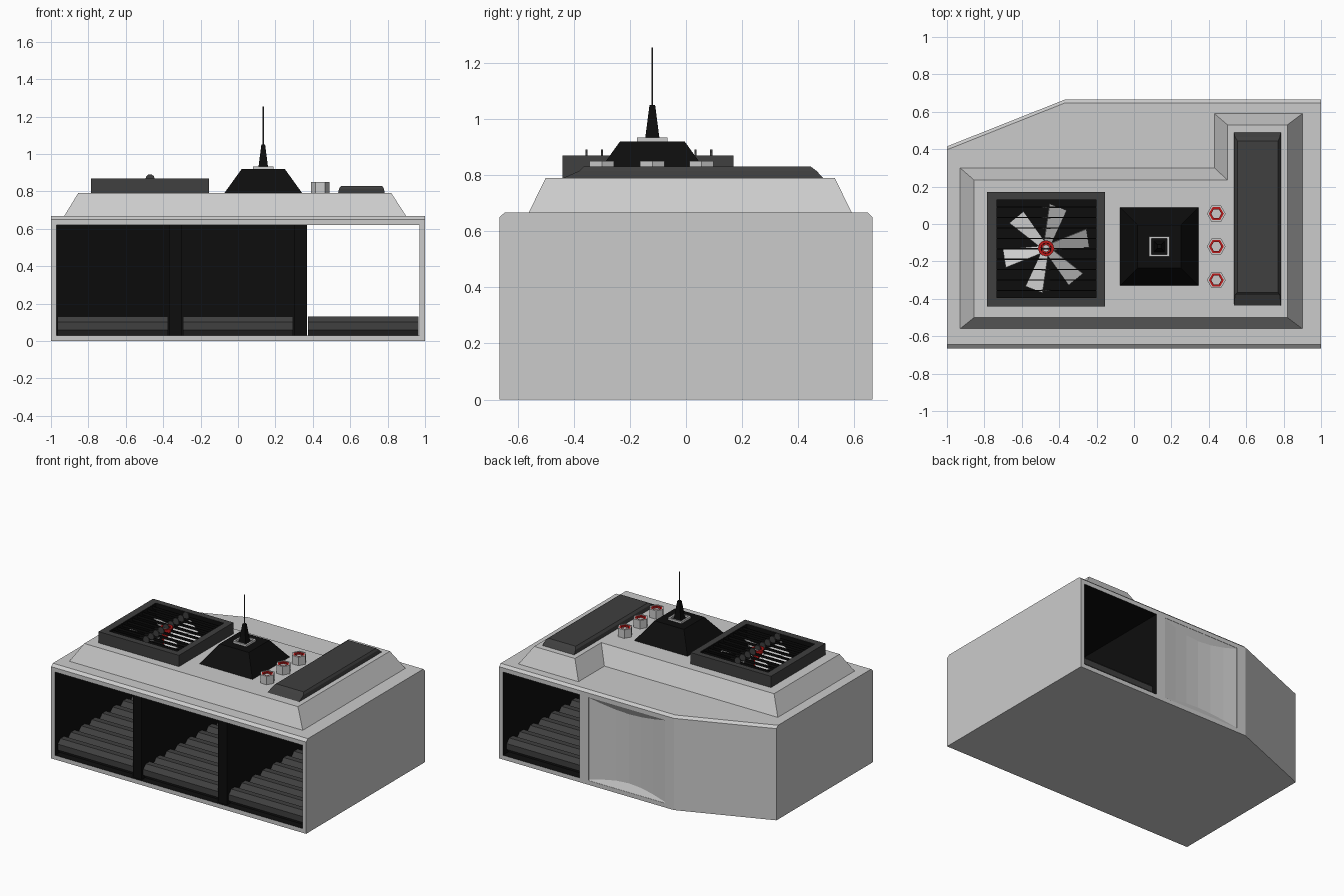
import bpy, bmesh, math
from mathutils import Vector, Matrix

if "Cube" in bpy.data.objects:
    bpy.data.objects.remove(bpy.data.objects["Cube"])


def mat(name, r, g, b):
    m = bpy.data.materials.new(name)
    m.diffuse_color = (r, g, b, 1)
    m.use_nodes = True
    m.node_tree.nodes["Principled BSDF"].inputs["Base Color"].default_value = m.diffuse_color
    return m


GREY = mat("grey", 0.6, 0.6, 0.6)
BLACK = mat("black", 0.004, 0.004, 0.004)
DARK = mat("dark_grey", 0.05, 0.05, 0.05)
RED = mat("red", 0.5, 0.01, 0.01)


def loft(name, rings, material=None, closed=False):
    """Skin equal-length point rings; cap the ends or close into a loop."""
    bm = bmesh.new()
    vs = [[bm.verts.new(p) for p in ring] for ring in rings]
    n = len(rings[0])
    pairs = list(zip(vs, vs[1:])) + ([(vs[-1], vs[0])] if closed else [])
    for a, b in pairs:
        for i in range(n):
            j = (i + 1) % n
            bm.faces.new((a[i], a[j], b[j], b[i]))
    if not closed:
        bm.faces.new(vs[0][::-1])
        bm.faces.new(vs[-1])
    bmesh.ops.recalc_face_normals(bm, faces=bm.faces)
    me = bpy.data.meshes.new(name)
    bm.to_mesh(me)
    bm.free()
    if material:
        me.materials.append(material)
    ob = bpy.data.objects.new(name, me)
    bpy.context.collection.objects.link(ob)
    return ob


def at_z(pts, z):
    return [(x, y, z) for x, y in pts]


def rect(x0, x1, y0, y1):
    return [(x0, y0), (x1, y0), (x1, y1), (x0, y1)]


def square(cx, cy, h):
    return rect(cx - h, cx + h, cy - h, cy + h)


def ngon(cx, cy, r, n, rot=0.0):
    return [(cx + r * math.cos(rot + math.tau * i / n),
             cy + r * math.sin(rot + math.tau * i / n)) for i in range(n)]


def prism(name, pts, z0, z1, material=None):
    return loft(name, [at_z(pts, z0), at_z(pts, z1)], material)


def tube(name, outer, inner, z0, z1, material=None):
    return loft(name, [at_z(outer, z0), at_z(outer, z1),
                       at_z(inner, z1), at_z(inner, z0)], material, closed=True)


def cut(ob, cutter):
    m = ob.modifiers.new("cut", "BOOLEAN")
    m.operation, m.solver, m.object = "DIFFERENCE", "EXACT", cutter
    m.material_mode = "TRANSFER"
    bpy.context.view_layer.objects.active = ob
    bpy.ops.object.modifier_apply(modifier=m.name)
    bpy.data.objects.remove(cutter)


# Main housing with one cut corner and chamfered front and back top edges
foot = [(-1, -.665), (1, -.665), (1, .665), (-.37, .665), (-1, .415)]
lid = [(x, y + (.02 if y < 0 else -.018)) for x, y in foot]
body = loft("housing", [at_z(foot, 0), at_z(foot, .65), at_z(lid, .667)], GREY)

# Black cavity, open along the front and at the right-hand back bay
cavity = [(-.97, -.8), (.97, -.8), (.97, .8), (.37, .8), (.37, .6), (-.35, .6), (-.97, .36)]
cut(body, prism("cavity_cutter", cavity, .03, .62, BLACK))

# Shallow curved recess in the back panel
rings = []
for i in range(7):
    t = i / 6
    x, s = -.3 + .6 * t, math.sin(math.pi * t)
    d, h = .66 - .022 * s, .045 * s
    rings.append([(x, .75, .03), (x, .663, .03), (x, d, .035 + h),
                  (x, d, .615 - h), (x, .663, .62), (x, .75, .62)])
cut(body, loft("recess_cutter", rings, GREY))

# Bay dividers
for k, x in enumerate((-.335, .335)):
    prism(f"bay_divider_{k + 1}", rect(x - .035, x + .035, -.65, .602), .028, .622, BLACK)

# Conveyor rollers in each bay
for b, (cx, count) in enumerate(((-.67, 8), (0, 10), (.67, 11))):
    for r in range(count):
        y = -.59 + r * .117
        prof = ngon(y, .08, .054, 8, math.pi / 8)
        loft(f"roller_{b + 1}_{r + 1}",
             [[(cx + s * .295, p, q) for p, q in prof] for s in (-1, 1)], DARK)

# Raised roof platform with fan shaft
low = [(-.93, -.56), (.90, -.56), (.90, .59), (.43, .59), (.43, .30), (-.93, .30)]
high = [(-.855, -.50), (.82, -.50), (.82, .53), (.50, .53), (.50, .235), (-.855, .235)]
roof = loft("roof_platform", [at_z(low, .667), at_z(high, .79)], GREY)
shaft = rect(-.735, -.20, -.395, .13)
cut(roof, prism("shaft_cutter", shaft, .70, .9, BLACK))

# Fan frame with black lining
tube("fan_frame", rect(-.785, -.155, -.44, .17), shaft, .785, .87, DARK)
tube("fan_lining", shaft, rect(-.733, -.202, -.393, .128), .70, .868, BLACK)

# Fan blades, pitched about their own axis
fx, fy = -.47, -.13
for i in range(6):
    turn = (Matrix.Translation((fx, fy, .81))
            @ Matrix.Rotation(math.radians(15 + 60 * i), 4, "Z")
            @ Matrix.Rotation(math.radians(28), 4, "X"))
    blade = [(.03, -.022), (.225, -.06), (.235, .05), (.03, .022)]
    loft(f"fan_blade_{i + 1}",
         [[turn @ Vector((x, y, z)) for x, y in blade] for z in (-.003, .003)])

# Fan hub: grey shaft, red column and red ring
prism("fan_shaft", ngon(fx, fy, .02, 8), .70, .86)
prism("fan_hub", ngon(fx, fy, .028, 8), .755, .845, RED)
tube("fan_hub_ring", ngon(fx, fy, .043, 12), ngon(fx, fy, .028, 12), .845, .868, RED)

# Guard slats with small clips
for i in range(9):
    y = -.355 + .0556 * i
    prism(f"guard_slat_{i + 1}", rect(-.75, -.185, y - .003, y + .003), .845, .862, BLACK)
    disc = ngon(fx, .868, .024, 10)
    loft(f"slat_clip_{i + 1}",
         [[(x, y + s * .004, z) for x, z in disc] for s in (-1, 1)], DARK)

# Antenna: pyramid base, collar, spire and rod
ax, ay = .135, -.12
loft("antenna_base", [at_z(square(ax, ay, .21), .788), at_z(square(ax, ay, .115), .92)], BLACK)
tube("antenna_collar", square(ax, ay, .054), square(ax, ay, .042), .918, .934)
loft("antenna_spire", [at_z(square(ax, ay, .03), .918),
                       at_z(square(ax, ay, .025), .934),
                       at_z(square(ax, ay, .01), 1.05)], BLACK)
prism("antenna_rod", ngon(ax, ay, .003, 6), 1.04, 1.255, DARK)

# Hexagonal fittings with red inner rings
for i, y in enumerate((.055, -.12, -.30)):
    x = .44
    tube(f"hex_fitting_{i + 1}", ngon(x, y, .05, 6), ngon(x, y, .04, 6), .788, .85)
    tube(f"hex_red_ring_{i + 1}", ngon(x, y, .041, 6), ngon(x, y, .027, 6), .79, .847, RED)
    prism(f"hex_core_{i + 1}", ngon(x, y, .028, 6), .788, .835)

# Long bevelled cover on the right of the roof
loft("roof_cover", [at_z(rect(.535, .785, -.44, .49), .788),
                    at_z(rect(.54, .78, -.38, .465), .815),
                    at_z(rect(.553, .77, -.365, .445), .83)], DARK)
